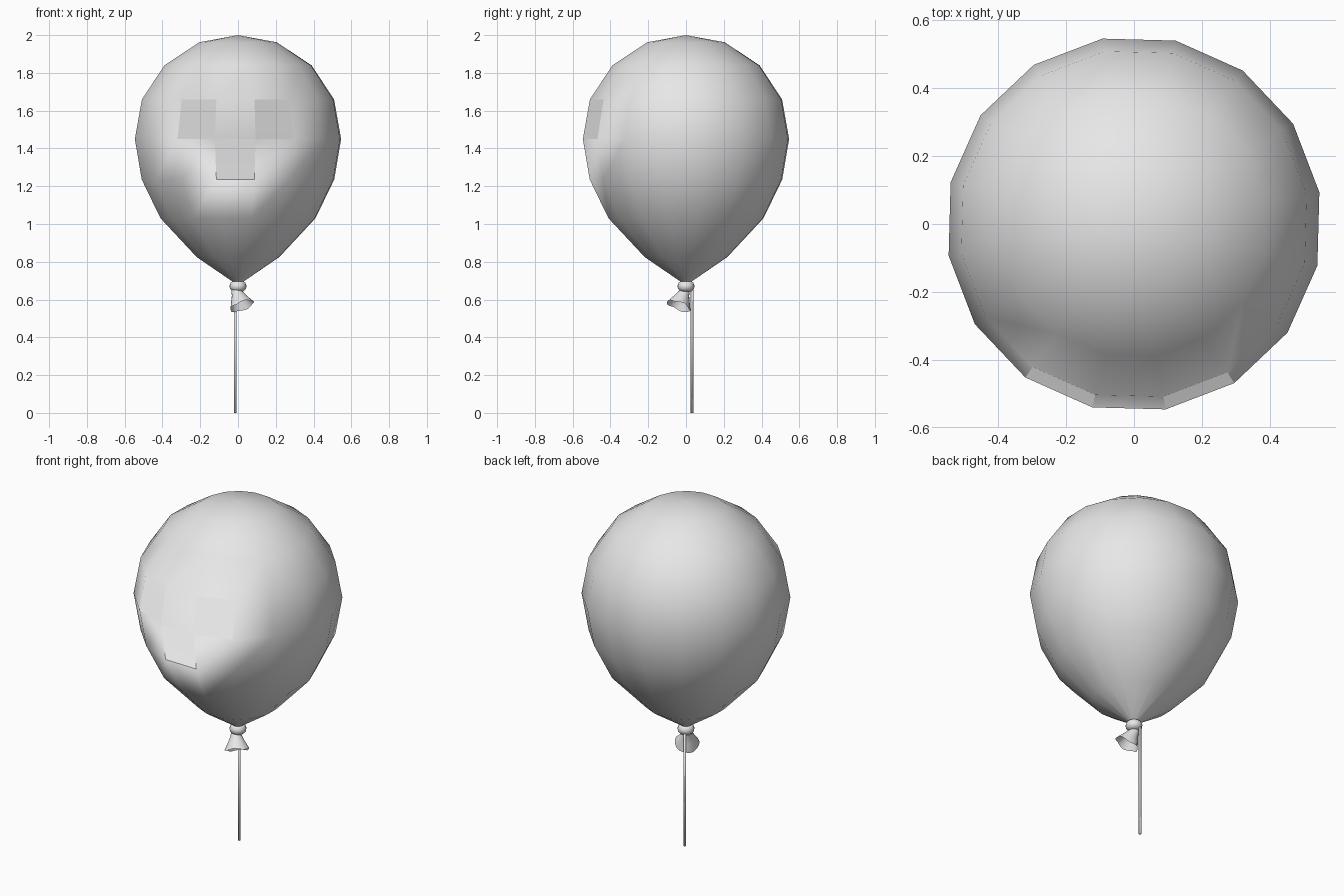
import bpy, bmesh, math
from mathutils import Matrix, Vector

if "Cube" in bpy.data.objects:
    bpy.data.objects.remove(bpy.data.objects["Cube"], do_unlink=True)

grey = bpy.data.materials.new("plain grey")
grey.use_nodes = True
grey.diffuse_color = (0.8, 0.8, 0.8, 1)
grey.node_tree.nodes["Principled BSDF"].inputs["Base Color"].default_value = (0.8, 0.8, 0.8, 1)


def lathe(bm, profile, sides, turn=0.0, wave=None):
    """Spin (radius, height) points about z; returns rows of quads (radius 0 makes a pole)."""
    rings = []
    for i, (r, z) in enumerate(profile):
        if r == 0:
            rings.append([bm.verts.new((0, 0, z))] * sides)
            continue
        ring = []
        for k in range(sides):
            a = turn + math.tau * k / sides
            dr, dz = wave(i, a) if wave else (0, 0)
            ring.append(bm.verts.new(((r + dr) * math.cos(a), (r + dr) * math.sin(a), z + dz)))
        rings.append(ring)
    rows = []
    for low, high in zip(rings, rings[1:]):
        row = []
        for k in range(sides):
            j = (k + 1) % sides
            corners = dict.fromkeys((low[k], low[j], high[j], high[k]))
            row.append(bm.faces.new(list(corners)))
        rows.append(row)
    return rows


def finish(bm, name):
    for f in bm.faces:
        f.smooth = True
    mesh = bpy.data.meshes.new(name)
    bm.to_mesh(mesh)
    bm.free()
    mesh.materials.append(grey)
    obj = bpy.data.objects.new(name, mesh)
    bpy.context.collection.objects.link(obj)
    return obj


# Balloon body, with eyes and mouth inset in the front faces
bm = bmesh.new()
body = [(0.022, 0.69), (0.222, 0.825), (0.416, 1.03), (0.517, 1.235), (0.554, 1.45),
        (0.516, 1.66), (0.395, 1.84), (0.208, 1.962), (0, 2.0)]
rows = lathe(bm, body, 16, math.radians(9.7))
features = [rows[4][10], rows[4][12], rows[3][11]]
bmesh.ops.inset_individual(bm, faces=features, thickness=0.017, depth=0)
finish(bm, "balloon_body")

# Knot
bm = bmesh.new()
lathe(bm, [(0, 0.64), (0.028, 0.643), (0.042, 0.656), (0.045, 0.672),
           (0.039, 0.689), (0.024, 0.699), (0, 0.70)], 16)
finish(bm, "knot")

# Flared, wavy tail leaning to the front left
bm = bmesh.new()
flare = [(0.066, -0.094), (0.057, -0.075), (0.042, -0.045), (0.03, -0.018), (0.024, 0.008)]


def ripple(i, a):
    strength = max(0, 1 - i / 2)
    return 0.003 * strength * math.cos(3 * a), 0.005 * strength * math.sin(4 * a)


lathe(bm, flare, 16, 0, ripple)
lean = Vector((0.33, -0.36, -0.9)).normalized()
tilt = Vector((0, 0, -1)).rotation_difference(lean).to_matrix().to_4x4()
bm.transform(Matrix.Translation((-0.01, -0.005, 0.648)) @ tilt)
finish(bm, "tail")

# String hanging from the back of the knot
bm = bmesh.new()
lathe(bm, [(0, 0), (0.007, 0), (0.007, 0.665), (0, 0.665)], 8)
bm.transform(Matrix.Translation((-0.015, 0.032, 0)))
finish(bm, "string")
